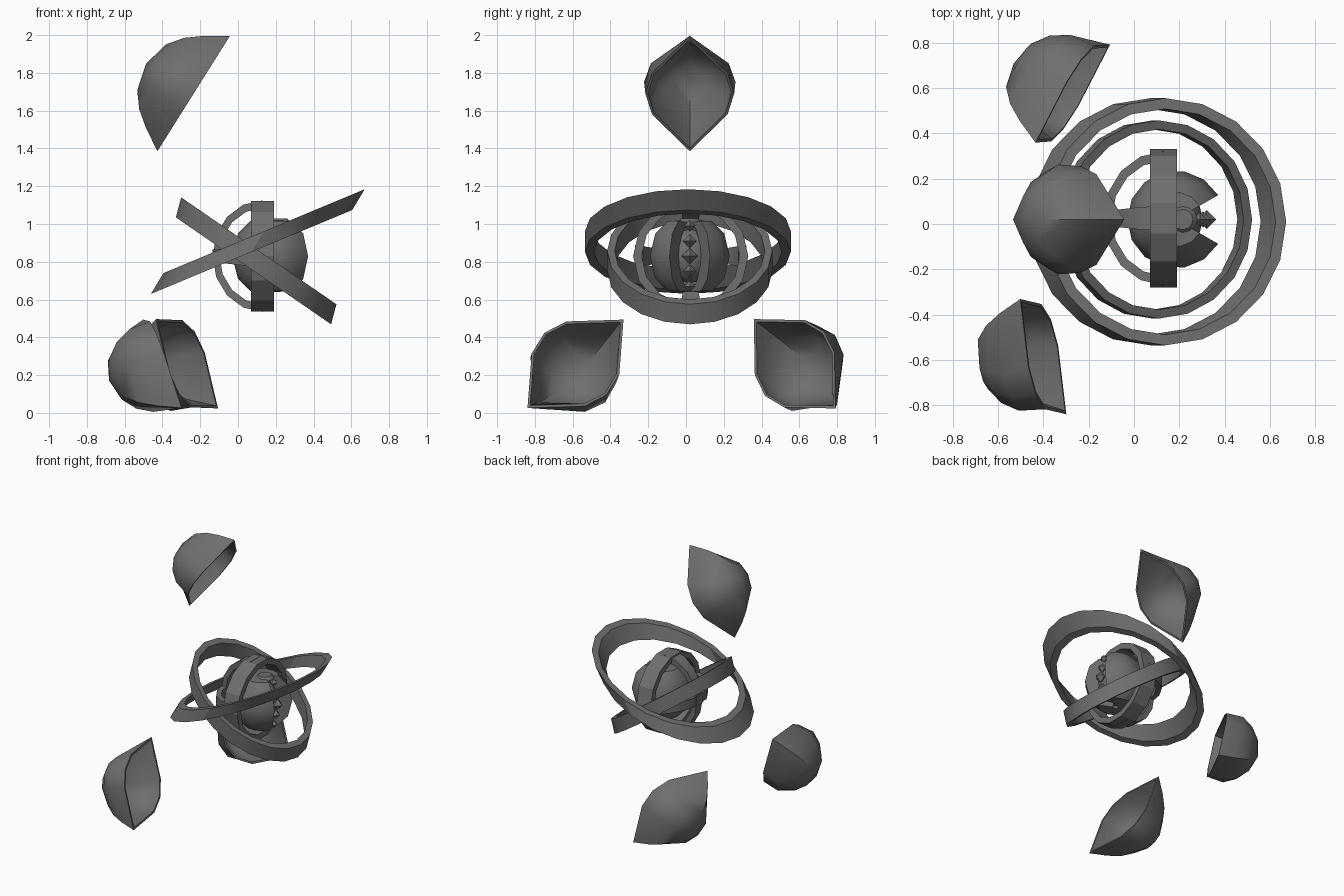
import bpy, bmesh
from math import cos, sin, pi, radians
from mathutils import Vector as V

old = bpy.data.objects.get("Cube")
if old:
    bpy.data.objects.remove(old)

GREY = (0.16, 0.16, 0.16, 1)
mat = bpy.data.materials.new("dark grey stone")
mat.use_nodes = True
mat.diffuse_color = GREY
mat.node_tree.nodes["Principled BSDF"].inputs["Base Color"].default_value = GREY


def finish(name, bm, angle=35):
    bmesh.ops.remove_doubles(bm, verts=bm.verts, dist=0.0005)
    bmesh.ops.recalc_face_normals(bm, faces=bm.faces)
    mesh = bpy.data.meshes.new(name)
    bm.to_mesh(mesh)
    bm.free()
    mesh.materials.append(mat)
    ob = bpy.data.objects.new(name, mesh)
    bpy.context.collection.objects.link(ob)
    bpy.ops.object.select_all(action='DESELECT')
    ob.select_set(True)
    bpy.context.view_layer.objects.active = ob
    bpy.ops.object.shade_smooth_by_angle(angle=radians(angle))


def loft(name, loops, wrap=False, caps=False, angle=35):
    """Bridge closed loops of points into one surface."""
    bm = bmesh.new()
    rows = [[bm.verts.new(p) for p in loop] for loop in loops]
    n = len(rows[0])
    for i in range(len(rows) - (0 if wrap else 1)):
        a, b = rows[i], rows[(i + 1) % len(rows)]
        for j in range(n):
            k = (j + 1) % n
            bm.faces.new((a[j], a[k], b[k], b[j]))
    if caps:
        bm.faces.new(rows[0])
        bm.faces.new(rows[-1])
    finish(name, bm, angle)


def band(name, centre, u, v, w, thick, sides):
    """Slanted hoop: u and v span the circle, w is half the band width."""
    c, u, v, w = V(centre), V(u), V(v), V(w)
    inner = 1 - thick / u.length
    loops = []
    for i in range(sides):
        a = 2 * pi * i / sides
        d = u * cos(a) + v * sin(a)
        loops.append([c + d + w, c + d - w, c + d * inner - w, c + d * inner + w])
    loft(name, loops, wrap=True, angle=25)


def shell(name, centre, tip, out):
    """Hollow pod with a leaf-shaped rim; tip is the long axis, out the dome."""
    c, t, n = V(centre), V(tip).normalized(), V(out).normalized()
    n = (n - t * n.dot(t)).normalized()
    s = n.cross(t)
    quarter = [(0.36, 0), (0.13, 0.2), (0, 0.235)]
    rim = quarter + [(-x, y) for x, y in quarter[1::-1]]
    rim += [(x, -y) for x, y in rim[-2:0:-1]]
    # dome levels: depth, scale along the tips, scale across
    levels = [(0, 1, 1), (0.117, 0.8, 1.03), (0.2, 0.62, 0.82), (0.262, 0.4, 0.5), (0.298, 0, 0)]

    def rows(k, sink):
        out_rows = []
        for d, a, b in levels:
            row = []
            for x, y in rim:
                f = (1 + 0.2 * min(1, d * 5)) if 0 < abs(x) < 0.3 else 1
                row.append(c + t * x * a * f * k + s * y * b * k + n * max(0, d - (sink if d else 0)))
            out_rows.append(row)
        return out_rows

    loft(name, rows(1, 0)[::-1] + rows(0.94, 0.02), angle=40)


# Three floating pods
shell("upper_pod", (-0.235, 0.02, 1.69), (0.39, 0, 0.62), (-0.846, 0, 0.532))
shell("lower_front_pod", (-0.40, -0.585, 0.26), (-0.2, 0.5, 0.46), (-0.948, -0.104, -0.3))
shell("lower_back_pod", (-0.27, 0.575, 0.26), (-0.32, -0.42, 0.46), (-0.87, 0.445, -0.2))

# Two crossed orbit rings
band("large_orbit_ring", (0.105, 0.01, 0.907), (0.533, 0, 0.222), (0, 0.545, 0), (0.033, 0, 0.055), 0.05, 20)
band("small_orbit_ring", (0.096, 0.02, 0.805), (0.411, 0, -0.283), (0, 0.437, 0), (0.014, 0, 0.053), 0.045, 20)

# Cage: upright hoop and four arms meeting behind the core
MID = V((0.13, 0.025, 0.83))
band("cage_hoop", MID, (0, 0.305, 0), (0, 0, 0.3), (0.06, 0, 0), 0.045, 14)
for name, side, across in (("upright_cage_arm", V((0, 0, 1)), V((0, 1, 0))),
                           ("level_cage_arm", V((0, 1, 0)), V((0, 0, 1)))):
    loops = []
    for i in range(9):
        a = pi * i / 8
        d = side * cos(a) * 0.295 + V((-0.265 * sin(a), 0, 0))
        w = across * (0.035 + 0.02 * abs(cos(a)) ** 4)
        loops.append([MID + d + w, MID + d - w, MID + d * 0.86 - w, MID + d * 0.86 + w])
    loft(name, loops, caps=True, angle=25)

# Core: thick split ball, open towards +x
CORE = V((0.185, 0.02, 0.83))
half = [(0.02, 0.19), (0.12, 0.185), (0.185, 0.12), (0.215, 0)]
outer = half + [(r, -z) for r, z in half[2::-1]]
profile = outer + [(r * 0.5, z * 0.8) for r, z in outer[::-1]]
loops = []
for i in range(13):
    a = radians(30 + 300 * i / 12)
    loops.append([CORE + V((r * cos(a), r * sin(a), z)) for r, z in profile])
loft("split_core", loops, caps=True, angle=40)

# Heart inside the core
bm = bmesh.new()
bmesh.ops.create_uvsphere(bm, u_segments=12, v_segments=8, radius=0.12)
for v in bm.verts:
    v.co = CORE + V((v.co.x, v.co.y, v.co.z * 1.2))
finish("heart", bm, 40)

# Round cap on top of the core
bm = bmesh.new()
bmesh.ops.create_cone(bm, cap_ends=True, segments=12, radius1=0.065, radius2=0.045, depth=0.02)
bmesh.ops.translate(bm, verts=bm.verts, vec=CORE + V((0.03, 0, 0.19)))
finish("core_cap", bm)

# Column of crystals in the opening
for i in range(-2, 3):
    size = 0.042 - 0.006 * abs(i)
    bm = bmesh.new()
    bmesh.ops.create_cone(bm, segments=4, radius1=size, radius2=0, depth=size)
    bmesh.ops.translate(bm, verts=bm.verts, vec=(0, 0, size / 2))
    bmesh.ops.mirror(bm, geom=bm.verts[:] + bm.edges[:] + bm.faces[:], axis='Z', merge_dist=0.001)
    bmesh.ops.translate(bm, verts=bm.verts, vec=CORE + V((0.135 - 0.015 * abs(i), 0, 0.08 * i)))
    finish("crystal", bm, 10)
